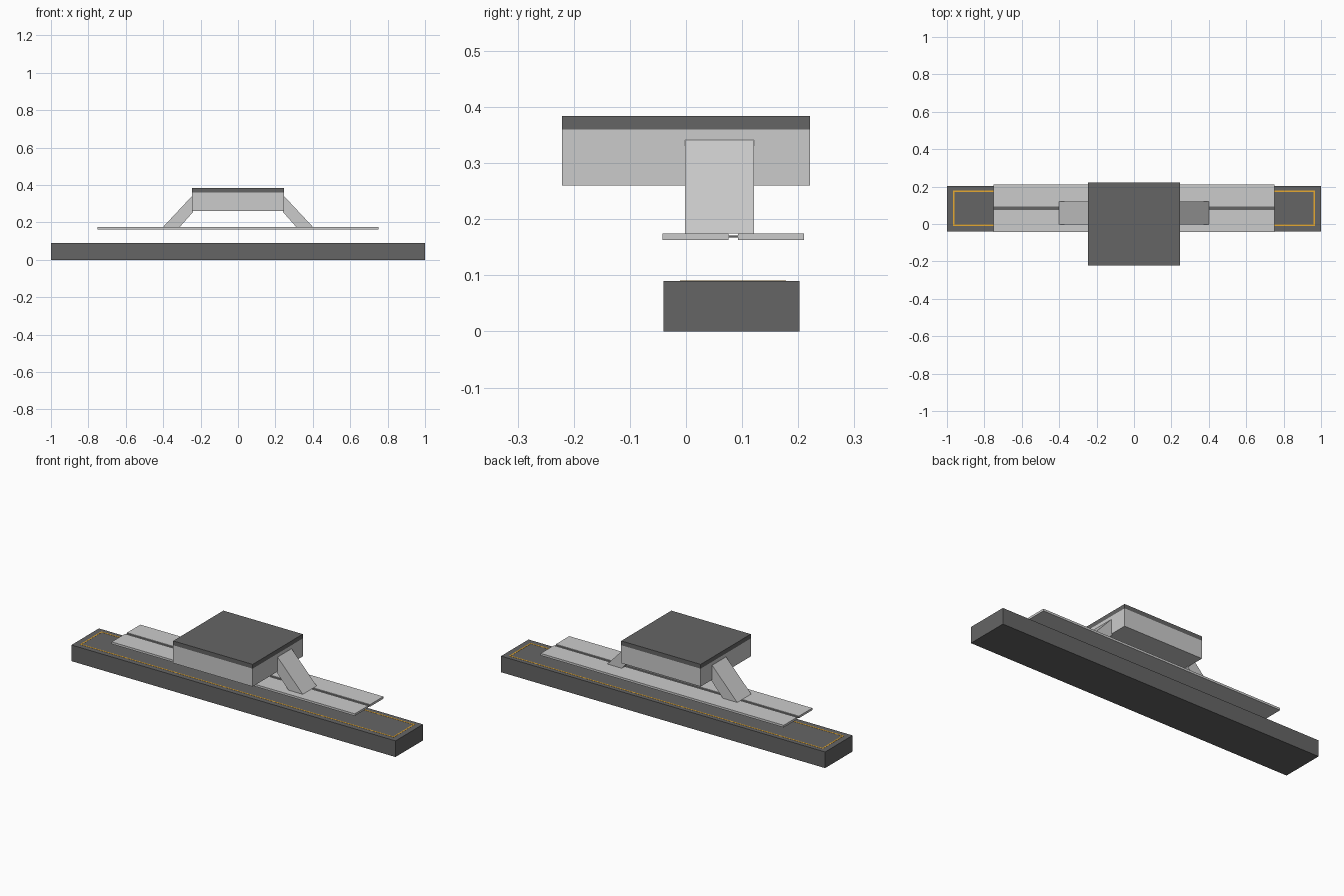
import bpy

if "Cube" in bpy.data.objects:
    bpy.data.objects.remove(bpy.data.objects["Cube"])

def material(name, rgb):
    m = bpy.data.materials.new(name)
    m.diffuse_color = (*rgb, 1)
    m.use_nodes = True
    m.node_tree.nodes["Principled BSDF"].inputs["Base Color"].default_value = m.diffuse_color
    return m

dark = material("dark_grey", (0.13, 0.13, 0.13))
amber = material("amber", (0.8, 0.4, 0.03))

def box(name, x, y, z, mat=None):
    """Axis-aligned box from (min, max) pairs."""
    lo, hi = zip(x, y, z)
    bpy.ops.mesh.primitive_cube_add(size=1, location=[(a + b) / 2 for a, b in zip(lo, hi)])
    o = bpy.context.object
    o.name = name
    o.scale = [b - a for a, b in zip(lo, hi)]
    bpy.ops.object.transform_apply(location=True, rotation=False, scale=True)
    if mat:
        o.data.materials.append(mat)
    return o

# long base block
box("base", (-1, 1), (-0.04, 0.202), (0, 0.09), dark)

# thin coloured outline inlaid on the base top
X, Y0, Y1, W, Z = 0.968, -0.011, 0.178, 0.007, (0.088, 0.0908)
for i, y in enumerate((Y0, Y1 - W)):
    box(f"outline_long_{i}", (-X, X), (y, y + W), Z, amber)
for i, x in enumerate((-X, X - W)):
    box(f"outline_short_{i}", (x, x + W), (Y0 + W, Y1 - W), Z, amber)

# two slats with a thin dark joining strip
box("front_slat", (-0.75, 0.75), (-0.042, 0.076), (0.163, 0.175))
box("back_slat", (-0.75, 0.75), (0.093, 0.21), (0.163, 0.175))
box("slat_joint", (-0.75, 0.75), (0.076, 0.093), (0.167, 0.171), dark)

# housing and its lid
box("housing", (-0.245, 0.245), (-0.221, 0.221), (0.26, 0.36))
box("lid", (-0.245, 0.245), (-0.221, 0.221), (0.36, 0.384), dark)

# slanted struts, a side profile extruded in y
profile = [(0.24, 0.341), (0.246, 0.341), (0.401, 0.175), (0.312, 0.175), (0.24, 0.256)]
n = len(profile)
for side, label in ((1, "right"), (-1, "left")):
    verts = [(side * x, y, z) for y in (-0.002, 0.121) for x, z in profile]
    faces = [tuple(range(n)), tuple(range(2 * n - 1, n - 1, -1))]
    faces += [(i, i + n, (i + 1) % n + n, (i + 1) % n) for i in range(n)]
    if side > 0:  # keep normals outward
        faces = [f[::-1] for f in faces]
    me = bpy.data.meshes.new(f"{label}_strut")
    me.from_pydata(verts, [], faces)
    import bmesh
    bm = bmesh.new()
    bm.from_mesh(me)
    bmesh.ops.recalc_face_normals(bm, faces=bm.faces)
    bm.to_mesh(me)
    bm.free()
    bpy.context.collection.objects.link(bpy.data.objects.new(f"{label}_strut", me))
